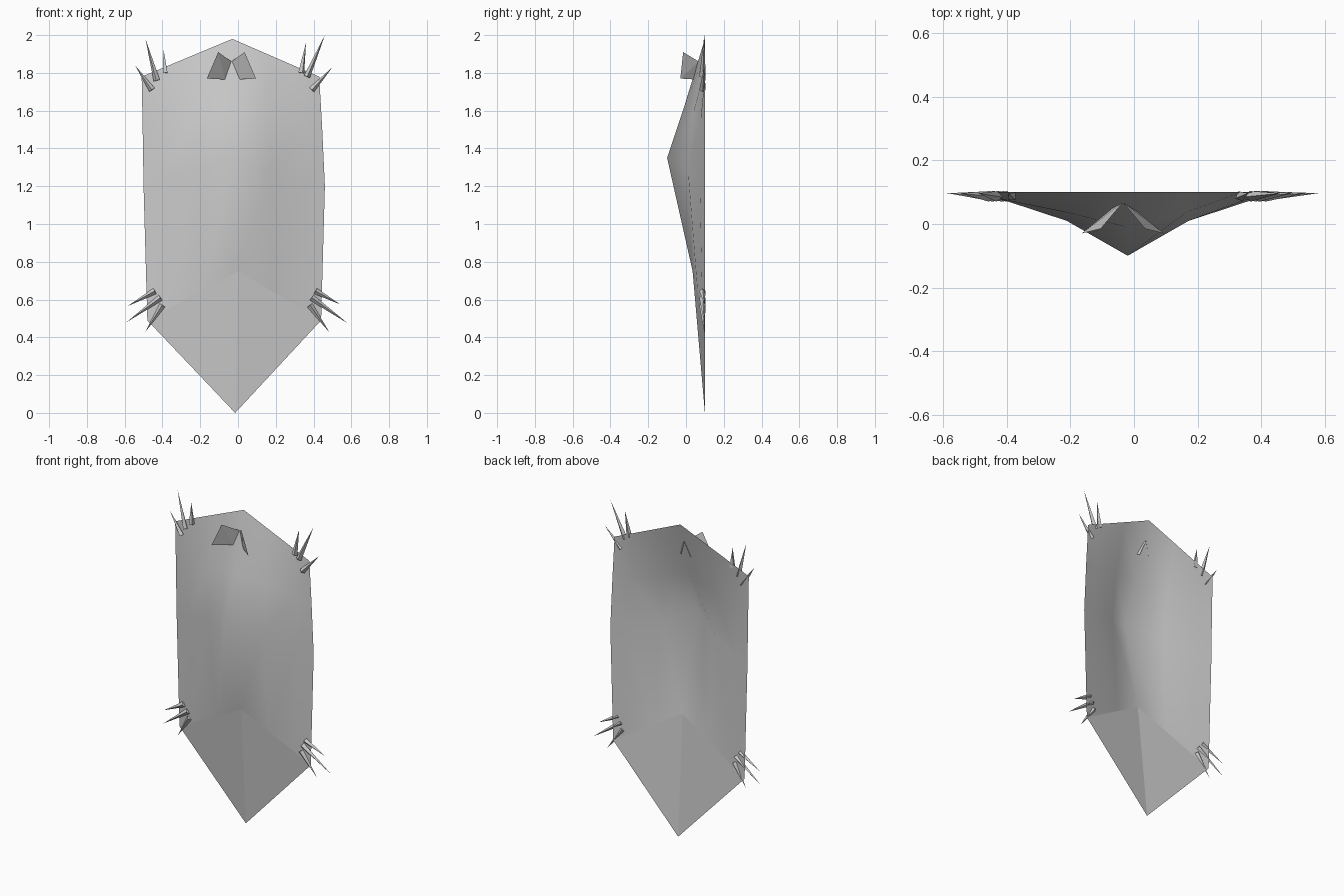
import bpy, bmesh
from mathutils import Vector

cube = bpy.data.objects.get("Cube")
if cube:
    bpy.data.objects.remove(cube, do_unlink=True)

grey = bpy.data.materials.new("hide grey")
grey.use_nodes = True
colour = (0.6, 0.6, 0.6, 1)
grey.diffuse_color = colour
grey.node_tree.nodes["Principled BSDF"].inputs["Base Color"].default_value = colour


def add_object(name, bm):
    mesh = bpy.data.meshes.new(name)
    bm.to_mesh(mesh)
    bm.free()
    mesh.materials.append(grey)
    obj = bpy.data.objects.new(name, mesh)
    bpy.context.collection.objects.link(obj)
    return obj


# Stretched hide: one open sheet, lofted through chevron rows with a raised spine
# Each row: left edge x, right edge x, edge z, spine x, spine z, depths from spine to edge
ROWS = [
    (-0.48, 0.44, 0.49, 0.0, 0.75, (0.035, 0.061, 0.087, 0.1)),
    (-0.50, 0.46, 1.20, -0.02, 1.35, (-0.1, 0.01, 0.073, 0.1)),
    (-0.505, 0.445, 1.52, -0.02, 1.62, (-0.01, 0.037, 0.076, 0.1)),
    (-0.51, 0.43, 1.78, -0.03, 1.98, (0.1, 0.1, 0.1, 0.1)),
]
STEPS = (0, 0.4, 0.8, 1)

bm = bmesh.new()
grid = []
for x_min, x_max, z_edge, x_mid, z_mid, depths in ROWS:
    row = []
    for i in (-3, -2, -1, 0, 1, 2, 3):
        t = STEPS[abs(i)]
        x_edge = x_min if i < 0 else x_max
        row.append(bm.verts.new((x_mid + (x_edge - x_mid) * t,
                                 depths[abs(i)],
                                 z_mid + (z_edge - z_mid) * t)))
    grid.append(row)
for low, high in zip(grid, grid[1:]):
    for i in range(len(low) - 1):
        bm.faces.new((low[i], low[i + 1], high[i + 1], high[i])).smooth = True

# Flat pointed tail end below the lowest row
tail = bm.verts.new((-0.015, 0.1, 0))
for i in range(6):
    bm.faces.new((tail, grid[0][i + 1], grid[0][i]))
for face in bm.faces:
    face.normal_update()
    if face.normal.y > 0:
        face.normal_flip()
add_object("hide", bm)


# Ears: angular wedges whose inner corners pass through the hide
def ear(name, side):
    bm = bmesh.new()
    points = [(0.13, -0.03, 1.77), (0.07, -0.015, 1.91),
              (0.0, 0.068, 1.86), (0.033, 0.05, 1.765)]
    verts = [bm.verts.new((-0.035 + side * x, y, z)) for x, y, z in points]
    for a, b, c in ((0, 1, 2), (0, 2, 3), (0, 3, 1), (1, 3, 2)):
        bm.faces.new((verts[a], verts[b], verts[c]))
    bmesh.ops.recalc_face_normals(bm, faces=bm.faces)
    add_object(name, bm)


ear("left_ear", 1)
ear("right_ear", -1)


# Claws: slim four-sided spikes fanning out from each paw corner
def claws(name, spikes):
    bm = bmesh.new()
    for bx, bz, tx, tz in spikes:
        base, tip = Vector((bx, 0.087, bz)), Vector((tx, 0.097, tz))
        axis = tip - base
        spin = axis.to_track_quat('Z', 'Y').to_matrix().to_4x4()
        spin.translation = (base + tip) / 2
        bmesh.ops.create_cone(bm, cap_ends=True, segments=4, radius1=0.017,
                              radius2=0, depth=axis.length, matrix=spin)
    add_object(name, bm)


claws("upper_right_claws", [(-0.455, 1.71, -0.545, 1.84),
                            (-0.43, 1.76, -0.49, 1.98),
                            (-0.385, 1.80, -0.395, 1.93)])
claws("upper_left_claws", [(0.39, 1.71, 0.5, 1.83),
                           (0.365, 1.78, 0.46, 2.0),
                           (0.335, 1.80, 0.36, 1.96)])
claws("lower_right_claws", [(-0.44, 0.645, -0.585, 0.565),
                            (-0.41, 0.61, -0.59, 0.48),
                            (-0.4, 0.57, -0.49, 0.43)])
claws("lower_left_claws", [(0.41, 0.645, 0.54, 0.575),
                           (0.39, 0.61, 0.58, 0.475),
                           (0.38, 0.57, 0.485, 0.425)])
